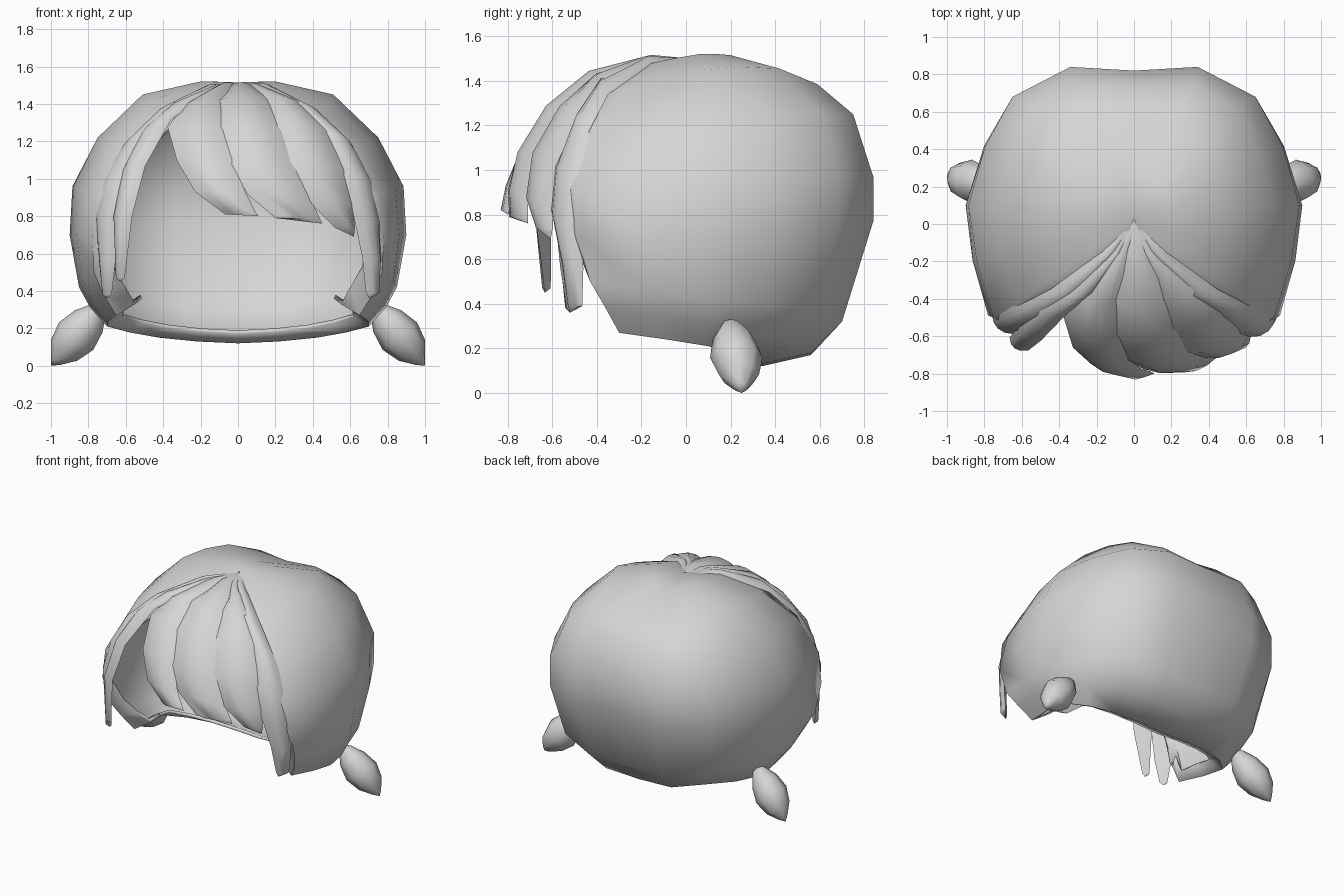
import bpy, bmesh, math
from mathutils import Vector

if "Cube" in bpy.data.objects:
    bpy.data.objects.remove(bpy.data.objects["Cube"])

grey = bpy.data.materials.new("hair_grey")
grey.diffuse_color = (0.67, 0.67, 0.67, 1)
grey.use_nodes = True
grey.node_tree.nodes["Principled BSDF"].inputs["Base Color"].default_value = grey.diffuse_color


def make(name, verts, faces, angle=50):
    me = bpy.data.meshes.new(name)
    me.from_pydata([tuple(v) for v in verts], [], faces)
    bm = bmesh.new()
    bm.from_mesh(me)
    bmesh.ops.recalc_face_normals(bm, faces=bm.faces)
    bm.to_mesh(me)
    bm.free()
    me.materials.append(grey)
    ob = bpy.data.objects.new(name, me)
    bpy.context.collection.objects.link(ob)
    bpy.ops.object.select_all(action='DESELECT')
    bpy.context.view_layer.objects.active = ob
    ob.select_set(True)
    bpy.ops.object.shade_smooth_by_angle(angle=math.radians(angle))
    return ob


# Cap: meridians running from the crown down to the rim, front edge to back
fold = [(.1, -.25, 1.455), (.3, -.42, 1.345), (.52, -.52, 1.14), (.67, -.55, .9),
        (.71, -.51, .7), (.66, -.42, .52), (.6, -.34, .42), (.55, -.25, .33)]
front = [(.2, -.13, 1.485), (.43, -.29, 1.365), (.63, -.42, 1.17), (.75, -.5, .92),
         (.78, -.49, .7), (.77, -.43, .5), (.72, -.36, .38), (.65, -.3, .27)]
side = [(.2, .06, 1.52), (.51, .08, 1.45), (.75, .1, 1.22), (.885, .1, .96),
        (.9, .1, .7), (.85, .1, .42), (.79, .1, .31), (.7, .1, .21)]
corner = [(.15, .2, 1.515), (.37, .42, 1.455), (.55, .62, 1.25), (.65, .68, .97),
          (.65, .68, .74), (.58, .6, .37), (.5, .47, .23), (.42, .3, .15)]
rear = [(.09, .27, 1.495), (.23, .59, 1.385), (.32, .75, 1.25), (.34, .84, .97),
        (.34, .84, .77), (.3, .7, .32), (.27, .56, .18), (.22, .34, .13)]
middle = [(0, .26, 1.49), (0, .57, 1.375), (0, .74, 1.25), (0, .82, .97),
          (0, .82, .77), (0, .69, .32), (0, .56, .17), (0, .34, .12)]


def between(a, b, c, d):
    """Smooth column halfway between columns b and c."""
    return [(9 * (Vector(q) + Vector(r)) - Vector(p) - Vector(s)) / 16
            for p, q, r, s in zip(a, b, c, d)]


def lipped(col):
    """Column with its rim turned inward."""
    x, y, z = col[-1]
    if y < -.2:
        return list(col) + [(x * .93, y + .07, z + .03)]
    return list(col) + [(x * .88, y - .09 * max(0, y) / .3, z + .05)]


ahead = [2 * Vector(p) - Vector(q) for p, q in zip(front, side)]
half = [fold, front, between(ahead, front, side, corner), side,
        between(front, side, corner, rear), corner, rear]
cols = half + [middle] + [[(-x, y, z) for x, y, z in c] for c in reversed(half)]
cols = [lipped(c) for c in cols]
rows = len(cols[0])
verts = [(0, .03, 1.515)] + [p for c in cols for p in c]
faces = []
for j in range(len(cols) - 1):
    a, b = 1 + j * rows, 1 + (j + 1) * rows
    faces.append((0, a, b))
    faces += [(a + i, a + i + 1, b + i + 1, b + i) for i in range(rows - 1)]
cap = make("hair_cap", verts, faces)
if max(cap.data.polygons, key=lambda p: p.center.y).normal.y < 0:
    cap.data.flip_normals()
solid = cap.modifiers.new("thickness", 'SOLIDIFY')
solid.thickness = .022
solid.offset = -1

# Fringe surface: height -> forward reach at the middle, and half width
FRINGE = [(.36, .77, .95), (.8, .805, .96), (1.0, .77, .9), (1.17, .69, .82),
          (1.31, .575, .66), (1.42, .42, .49), (1.48, .2, .3), (1.51, 0, .2)]


def on_fringe(x, z, lift=0):
    z0 = min(max(z, FRINGE[0][0]), FRINGE[-1][0])
    for (za, ra, wa), (zb, rb, wb) in zip(FRINGE, FRINGE[1:]):
        if z0 <= zb:
            t = (z0 - za) / (zb - za)
            r, w = ra + t * (rb - ra), wa + t * (wb - wa)
            break
    y = -r * math.sqrt(max(.04, 1 - (x / w) ** 2))
    n = Vector((x, y, max(0, z - .8))).normalized()
    return Vector((x, y, z)) + n * lift


def strand(name, stations, tip, bulge=.03, push=0):
    """Lens-shaped lock: left x, z and right x, z at each station, ending in a tip."""
    verts, faces, n = [Vector((0, .02, 1.5))], [], 6
    for i, (lx, lz, rx, rz) in enumerate(stations):
        out = push * i / len(stations)
        for t, h in [(0, -.25), (.25, .7), (.5, 1), (.75, .7), (1, -.25), (.5, -.5)]:
            p = on_fringe(lx + (rx - lx) * t, lz + (rz - lz) * t, bulge * h)
            verts.append(p + Vector((0, -out, 0)))
    verts.append(on_fringe(*tip) + Vector((0, -push, 0)))
    for k in range(n):
        k2 = (k + 1) % n
        faces.append((0, 1 + k, 1 + k2))
        for i in range(len(stations) - 1):
            a = 1 + i * n
            faces.append((a + k, a + n + k, a + n + k2, a + k2))
        a = 1 + (len(stations) - 1) * n
        faces.append((a + k, len(verts) - 1, a + k2))
    make(name, verts, faces, 60)


strand("left_outer_lock", [(-.2, 1.475, -.08, 1.49), (-.45, 1.345, -.28, 1.41), (-.62, 1.18, -.45, 1.25),
                           (-.73, .98, -.58, 1.02), (-.765, .8, -.65, .8), (-.75, .58, -.66, .56),
                           (-.72, .38, -.68, .38)], (-.7, .36), .025)
strand("left_inner_lock", [(-.16, 1.475, -.05, 1.49), (-.38, 1.38, -.2, 1.43), (-.53, 1.24, -.36, 1.32),
                           (-.62, 1.05, -.5, 1.07), (-.67, .8, -.57, .8), (-.65, .47, -.61, .47)],
       (-.63, .45), .025, .05)
strand("centre_left_lock", [(-.14, 1.47, 0, 1.5), (-.3, 1.39, -.08, 1.42), (-.38, 1.28, -.08, 1.27),
                            (-.33, 1.1, -.03, 1.1), (-.23, .93, .04, .93), (-.07, .81, .09, .83)],
       (.11, .8))
strand("centre_right_lock", [(-.06, 1.49, .1, 1.485), (-.12, 1.42, .18, 1.42), (-.1, 1.28, .24, 1.26),
                             (-.04, 1.08, .31, 1.06), (.05, .92, .39, .9), (.2, .79, .44, .79)],
       (.45, .76))
strand("right_inner_lock", [(.03, 1.49, .15, 1.475), (.14, 1.42, .36, 1.4), (.21, 1.28, .51, 1.25),
                            (.28, 1.08, .59, 1.04), (.38, .88, .62, .86), (.52, .74, .63, .74)],
       (.62, .69))
strand("right_outer_lock", [(.07, 1.49, .2, 1.475), (.26, 1.41, .45, 1.345), (.45, 1.25, .62, 1.18),
                            (.56, 1.02, .73, .98), (.62, .82, .77, .76), (.67, .58, .77, .56),
                            (.69, .39, .755, .39)], (.7, .36), .03)


# Small tapered tufts low on both sides
def tuft(name, s):
    a, b = Vector((.72, .2, .33)), Vector((1, .25, 0))
    u, v, n = Vector((.78, 0, .62)), Vector((0, 1, 0)), 8
    verts, faces = [a], []
    for t, r in [(.08, .045), (.28, .095), (.52, .118), (.75, .09), (.92, .035)]:
        c = a.lerp(b, t)
        verts += [c + u * r * math.cos(k * math.tau / n) + v * r * math.sin(k * math.tau / n)
                  for k in range(n)]
    verts.append(b)
    for k in range(n):
        k2 = (k + 1) % n
        faces += [(0, 1 + k, 1 + k2), (33 + k, 41, 33 + k2)]
        faces += [(1 + i * n + k, 9 + i * n + k, 9 + i * n + k2, 1 + i * n + k2) for i in range(4)]
    make(name, [(s * min(1, p.x), p.y, p.z) for p in verts], faces, 60)


tuft("right_tuft", 1)
tuft("left_tuft", -1)
